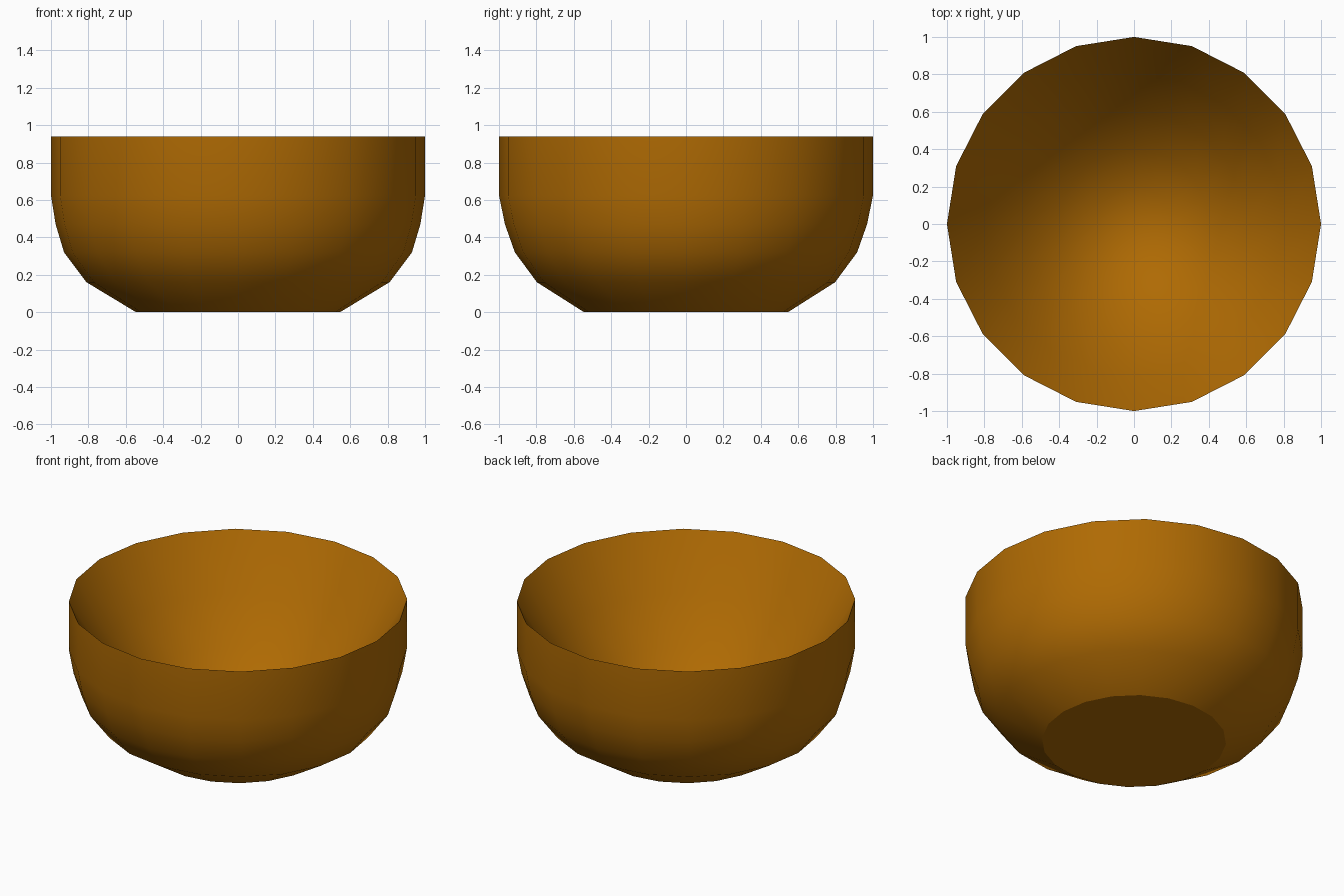
import bpy, bmesh
from math import cos, sin, tau

if "Cube" in bpy.data.objects:
    bpy.data.objects.remove(bpy.data.objects["Cube"])

SIDES = 20
# Rings from foot to rim: x radius, y radius, height
OUTER = [(0.545, 0.545, 0.0), (0.81, 0.797, 0.16), (0.93, 0.915, 0.32),
         (0.975, 0.968, 0.47), (1.0, 1.0, 0.625), (1.0, 1.0, 0.94)]
# Inner hollow: radius, height
INNER = [(r, r, 0.03 + 0.91 * r * r) for r in (0.2, 0.4, 0.6, 0.8, 1.0)]

glaze = bpy.data.materials.new("amber_glaze")
glaze.diffuse_color = (0.43, 0.145, 0.001, 1)
glaze.use_nodes = True
glaze.node_tree.nodes["Principled BSDF"].inputs["Base Color"].default_value = glaze.diffuse_color


def ring(bm, rx, ry, z):
    return [bm.verts.new((rx * cos(tau * i / SIDES), ry * sin(tau * i / SIDES), z))
            for i in range(SIDES)]


def lathe(name, profile, inward=False, floor=False):
    """Skin the rings into a smooth wall, optionally with a pointed floor."""
    bm = bmesh.new()
    rings = [ring(bm, *p) for p in profile]
    for low, high in zip(rings, rings[1:]):
        for i in range(SIDES):
            j = (i + 1) % SIDES
            bm.faces.new((low[i], low[j], high[j], high[i]))
    if floor:
        tip = bm.verts.new((0, 0, 0.03))
        for i in range(SIDES):
            bm.faces.new((tip, rings[0][(i + 1) % SIDES], rings[0][i]))
    for f in bm.faces:
        f.smooth = True
    if inward:
        bmesh.ops.reverse_faces(bm, faces=bm.faces)
    finish(bm, name)


def finish(bm, name):
    mesh = bpy.data.meshes.new(name)
    bm.to_mesh(mesh)
    bm.free()
    mesh.materials.append(glaze)
    bpy.context.collection.objects.link(bpy.data.objects.new(name, mesh))


# Outer wall and curved hollow meeting at a thin rim
lathe("outer_wall", OUTER)
lathe("inner_hollow", INNER, inward=True, floor=True)

# Flat underside
bm = bmesh.new()
bm.faces.new(ring(bm, 0.545, 0.545, 0.0)[::-1])
finish(bm, "bowl_base")
